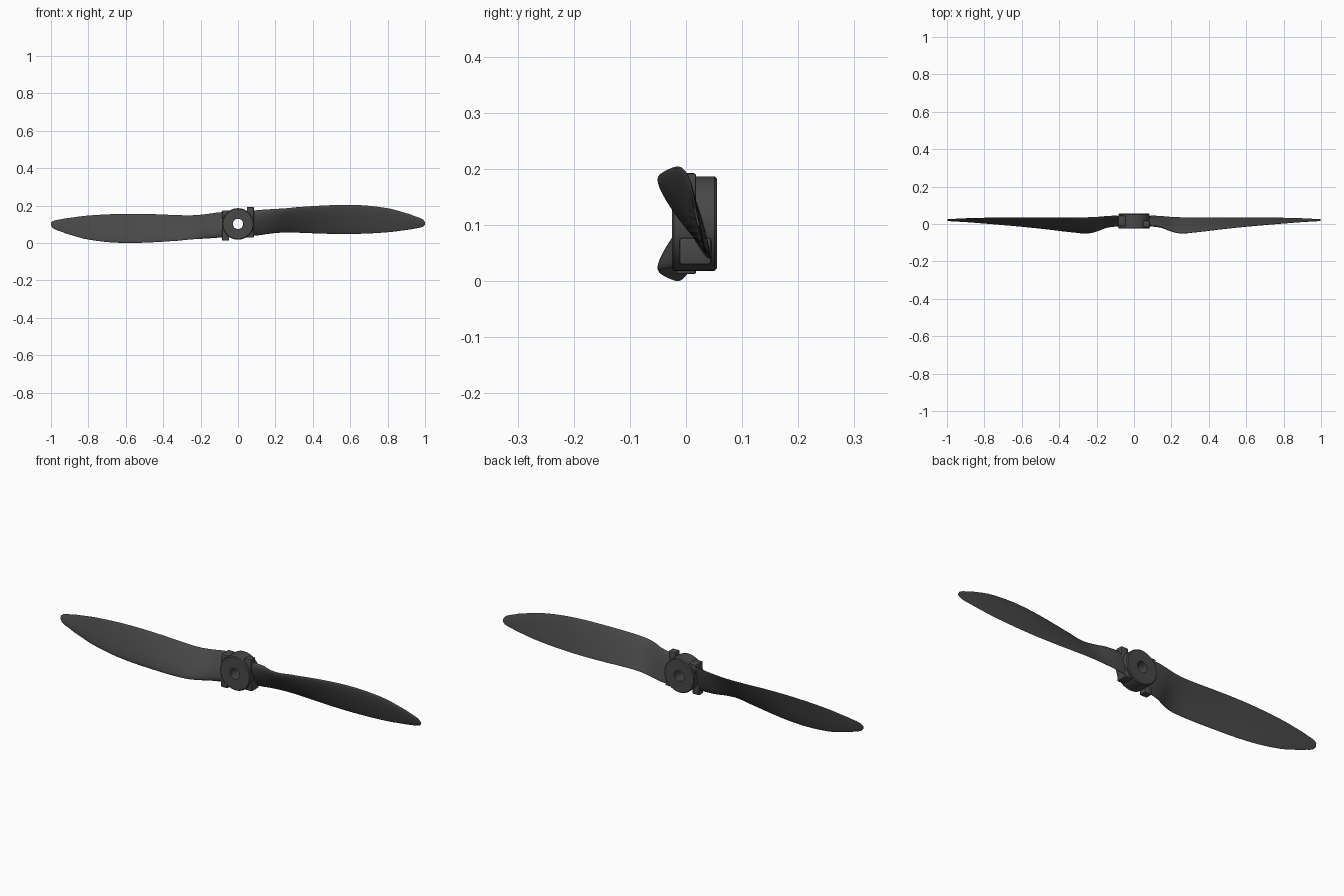
import bpy, bmesh, math
from mathutils import Matrix, Vector

cube = bpy.data.objects.get("Cube")
if cube:
    bpy.data.objects.remove(cube)

CENTER = 0.1025  # height of the shaft axis

dark = bpy.data.materials.new("dark grey plastic")
dark.use_nodes = True
grey = (0.065, 0.065, 0.065, 1)
dark.diffuse_color = grey
bsdf = dark.node_tree.nodes["Principled BSDF"]
bsdf.inputs["Base Color"].default_value = grey
bsdf.inputs["Roughness"].default_value = 0.6


def finish(name, bm, angle=35):
    bmesh.ops.recalc_face_normals(bm, faces=bm.faces)
    mesh = bpy.data.meshes.new(name)
    bm.to_mesh(mesh)
    bm.free()
    mesh.materials.append(dark)
    ob = bpy.data.objects.new(name, mesh)
    bpy.context.collection.objects.link(ob)
    ob.location.z = CENTER
    bpy.ops.object.select_all(action='DESELECT')
    ob.select_set(True)
    bpy.context.view_layer.objects.active = ob
    bpy.ops.object.shade_smooth_by_angle(angle=math.radians(angle))
    return ob


def half_turn(ob, name):
    """Copy a part to the opposite side of the shaft."""
    twin = ob.copy()
    twin.name = name
    twin.rotation_euler.y = math.pi
    bpy.context.collection.objects.link(twin)


def catmull(a, b, c, d, t):
    return 0.5 * (2 * b + (c - a) * t + (2 * a - 5 * b + 4 * c - d) * t * t
                  + (3 * b - a - 3 * c + d) * t ** 3)


# Blade stations: x, leading edge y z, trailing edge y z, thickness (z from shaft)
stations = [Vector(s) for s in (
    (0.04, 0.000, 0.068, 0.040, -0.062, 0.040),
    (0.10, -0.005, 0.073, 0.044, -0.062, 0.036),
    (0.15, -0.016, 0.077, 0.042, -0.055, 0.030),
    (0.20, -0.038, 0.080, 0.038, -0.049, 0.025),
    (0.25, -0.049, 0.083, 0.036, -0.046, 0.021),
    (0.32, -0.044, 0.090, 0.036, -0.047, 0.019),
    (0.45, -0.029, 0.098, 0.036, -0.052, 0.017),
    (0.58, -0.015, 0.102, 0.036, -0.054, 0.015),
    (0.70, -0.004, 0.097, 0.035, -0.051, 0.013),
    (0.82, 0.006, 0.080, 0.033, -0.043, 0.011),
    (0.92, 0.013, 0.052, 0.030, -0.030, 0.009),
    (0.97, 0.016, 0.033, 0.027, -0.021, 0.008),
    (0.99, 0.018, 0.023, 0.026, -0.015, 0.007),
    (1.00, 0.020, 0.010, 0.024, -0.006, 0.005))]

rows = []
for i in range(len(stations) - 1):
    a, d = stations[max(i - 1, 0)], stations[min(i + 2, len(stations) - 1)]
    for k in range(4):
        row = catmull(a, stations[i], stations[i + 1], d, k / 4)
        row[0] = stations[i][0] + (stations[i + 1][0] - stations[i][0]) * k / 4
        rows.append(row)
rows.append(stations[-1])

# Blade: aerofoil sections, domed on the front and nearly flat behind
SEGMENTS = 28
bm = bmesh.new()
rings = []
for x, ly, lz, ty, tz, thick in rows:
    lead, trail = Vector((x, ly, lz)), Vector((x, ty, tz))
    chord = (trail - lead).normalized()
    normal = Vector((0, chord.z, -chord.y))
    ring = []
    for k in range(SEGMENTS):
        ang = 2 * math.pi * k / SEGMENTS
        t = (1 - math.cos(ang)) / 2
        swell = abs(math.sin(ang)) * (1.12 - 0.6 * t)
        side = 0.65 if ang < math.pi else -0.3
        ring.append(bm.verts.new(lead.lerp(trail, t) + normal * side * swell * thick))
    rings.append(ring)
for r, s in zip(rings, rings[1:]):
    for k in range(SEGMENTS):
        n = (k + 1) % SEGMENTS
        bm.faces.new((r[k], r[n], s[n], s[k]))
bm.faces.new(rings[0])
bm.faces.new(rings[-1])
half_turn(finish("left_blade", bm, 60), "right_blade")

# Hub: turned ring with a through hole and chamfered rims
profile = [(0.027, -0.025), (0.080, -0.025), (0.084, -0.021),
           (0.084, 0.051), (0.080, 0.055), (0.027, 0.055)]
bm = bmesh.new()
verts = [bm.verts.new((r, y, 0)) for r, y in profile]
edges = [bm.edges.new((verts[i], verts[(i + 1) % len(verts)])) for i in range(len(verts))]
bmesh.ops.spin(bm, geom=verts + edges, cent=(0, 0, 0), axis=(0, 1, 0),
               angle=2 * math.pi, steps=64, use_merge=True)
bmesh.ops.remove_doubles(bm, verts=bm.verts, dist=1e-5)
finish("hub", bm)


def block(name, low, high, bevel):
    low, high = Vector(low), Vector(high)
    bm = bmesh.new()
    bmesh.ops.create_cube(bm, size=1, matrix=Matrix.Translation((low + high) / 2)
                          @ Matrix.Diagonal((*(high - low), 1)))
    bmesh.ops.bevel(bm, geom=list(bm.edges), offset=bevel, segments=2,
                    profile=0.5, affect='EDGES')
    return finish(name, bm)


# Blade root shoulders and stop tabs around the hub
half_turn(block("left_root_lower", (0.045, -0.012, -0.073), (0.085, 0.045, -0.025), 0.005),
          "right_root_upper")
half_turn(block("left_stop_tab", (0.047, -0.018, 0.025), (0.085, 0.018, 0.090), 0.004),
          "right_stop_tab")
